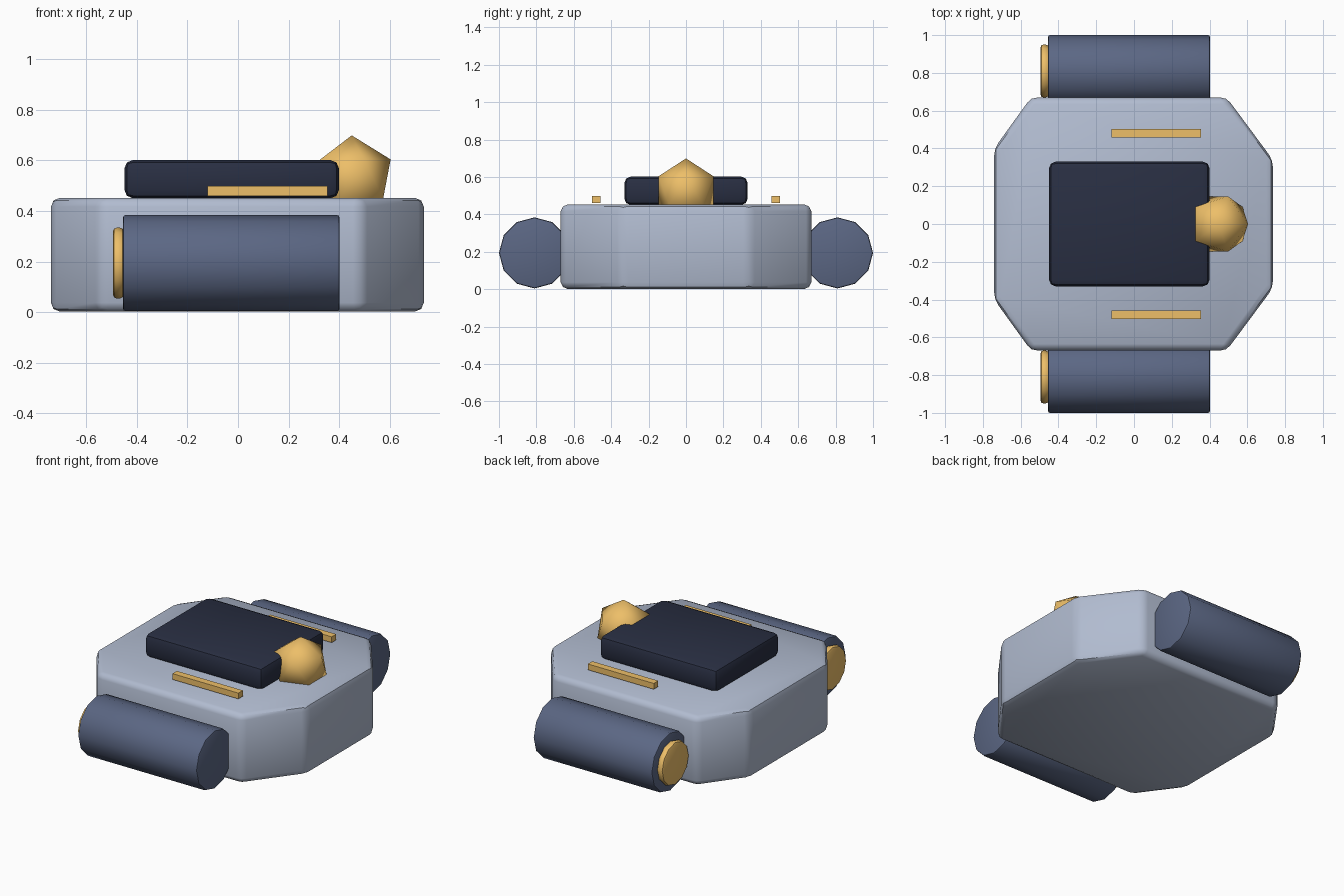
import bpy, bmesh
from math import radians
from mathutils import Matrix

if "Cube" in bpy.data.objects:
    bpy.data.objects.remove(bpy.data.objects["Cube"])


def material(name, rgb):
    m = bpy.data.materials.new(name)
    m.diffuse_color = (*rgb, 1)
    m.use_nodes = True
    m.node_tree.nodes["Principled BSDF"].inputs["Base Color"].default_value = m.diffuse_color
    return m


HULL = material("pale_steel", (0.44, 0.50, 0.63))
POD = material("slate", (0.105, 0.135, 0.23))
DARK = material("navy", (0.022, 0.028, 0.055))
GOLD = material("gold", (0.85, 0.52, 0.14))


def finish(bm, name, mat, bevel=0, segments=2, smooth=40):
    """Round the sharp edges, then turn the bmesh into a shaded object."""
    bmesh.ops.recalc_face_normals(bm, faces=bm.faces)
    if bevel:
        edges = [e for e in bm.edges if e.calc_face_angle(0) > radians(32)]
        bmesh.ops.bevel(bm, geom=edges, offset=bevel, segments=segments,
                        profile=0.5, affect='EDGES', clamp_overlap=True)
    me = bpy.data.meshes.new(name)
    bm.to_mesh(me)
    bm.free()
    me.materials.append(mat)
    ob = bpy.data.objects.new(name, me)
    bpy.context.collection.objects.link(ob)
    bpy.ops.object.select_all(action='DESELECT')
    ob.select_set(True)
    bpy.context.view_layer.objects.active = ob
    bpy.ops.object.shade_smooth_by_angle(angle=radians(smooth))
    return ob


def box(name, lo, hi, mat, bevel=0):
    bm = bmesh.new()
    bmesh.ops.create_cube(bm, size=1)
    for v in bm.verts:
        v.co = [a + (b - a) * (c + 0.5) for a, b, c in zip(lo, hi, v.co)]
    return finish(bm, name, mat, bevel)


def x_cylinder(name, x0, x1, y, z, r, mat, bevel, segments):
    bm = bmesh.new()
    mx = Matrix.Translation(((x0 + x1) / 2, y, z)) @ Matrix.Rotation(radians(90), 4, 'Y')
    bmesh.ops.create_cone(bm, cap_ends=True, segments=12, radius1=r, radius2=r,
                          depth=x1 - x0, matrix=mx)
    return finish(bm, name, mat, bevel, segments)


# Eight-sided hull
half = [(-0.74, 0.40), (-0.545, 0.67), (0.49, 0.67), (0.735, 0.34)]
outline = half + [(x, -y) for x, y in reversed(half)]
bm = bmesh.new()
face = bm.faces.new([bm.verts.new((x, y, 0.002)) for x, y in outline])
ext = bmesh.ops.extrude_face_region(bm, geom=[face], use_keep_orig=True)
bmesh.ops.translate(bm, vec=(0, 0, 0.45),
                    verts=[g for g in ext["geom"] if isinstance(g, bmesh.types.BMVert)])
finish(bm, "hull", HULL, 0.035)

# Raised upper deck
box("upper_deck", (-0.45, -0.33, 0.45), (0.40, 0.33, 0.602), DARK, 0.035)

# Faceted dome at the front of the deck
bm = bmesh.new()
bmesh.ops.create_icosphere(bm, subdivisions=1, radius=0.172,
                           matrix=Matrix.Translation((0.45, 0, 0.527)))
finish(bm, "dome", GOLD, smooth=60)

# Side pods, exhaust discs and trim strips on both sides
for side, s in (("right", -1), ("left", 1)):
    x_cylinder(side + "_pod", -0.455, 0.402, s * 0.81, 0.194, 0.19, POD, 0.01, 2)
    x_cylinder(side + "_exhaust", -0.495, -0.452, s * 0.81, 0.194, 0.14, GOLD, 0.015, 2)
    y0, y1 = sorted((s * 0.457, s * 0.503))
    box(side + "_trim", (-0.12, y0, 0.46), (0.355, y1, 0.498), GOLD)
